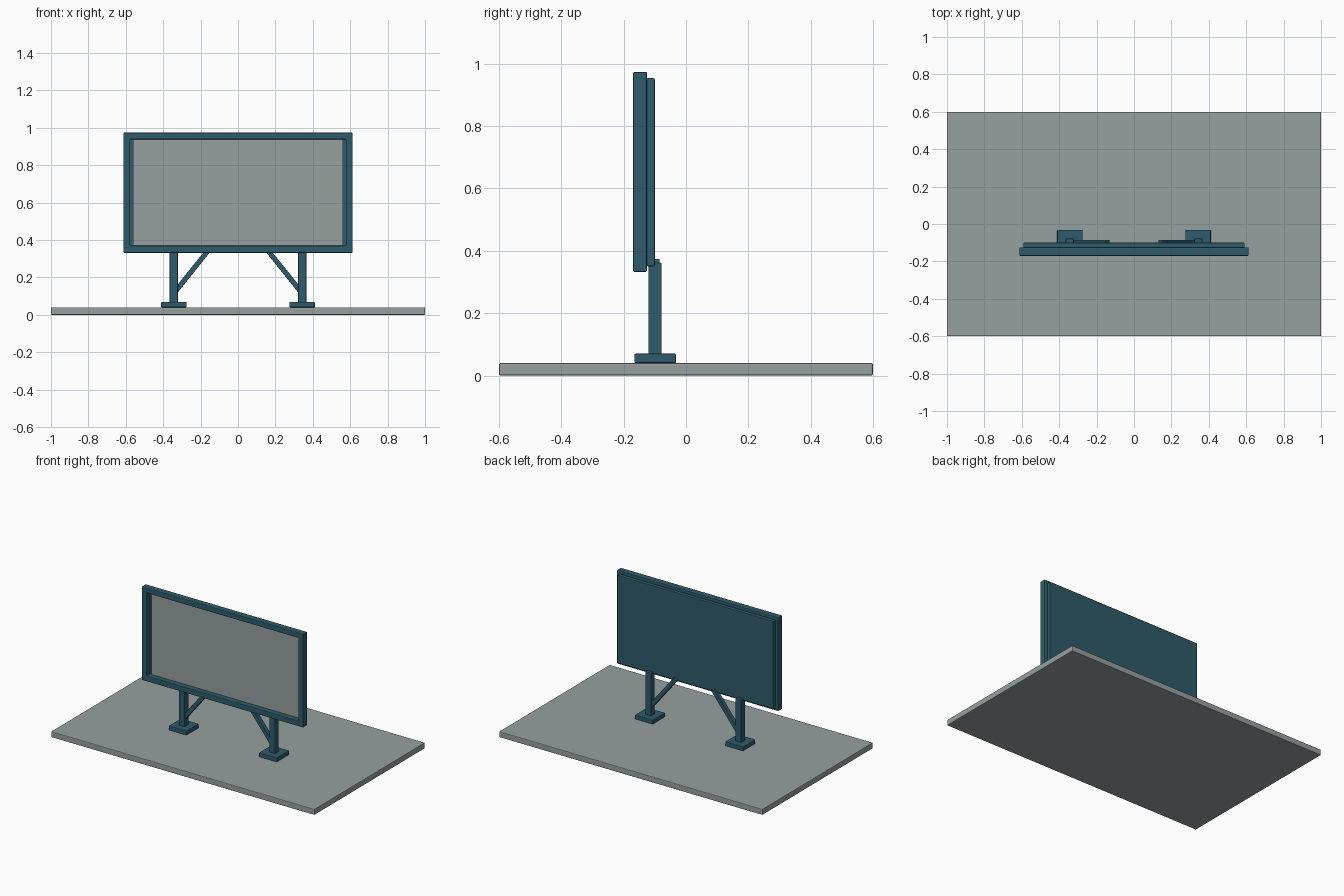
import bpy, bmesh, math
from mathutils import Vector

if "Cube" in bpy.data.objects:
    bpy.data.objects.remove(bpy.data.objects["Cube"])


def material(name, rgb):
    m = bpy.data.materials.new(name)
    m.diffuse_color = (*rgb, 1)
    m.use_nodes = True
    m.node_tree.nodes["Principled BSDF"].inputs["Base Color"].default_value = m.diffuse_color
    return m


GREY = material("concrete grey", (0.31, 0.35, 0.35))
TEAL = material("dark teal", (0.028, 0.105, 0.145))


def finish(name, bm, mat, bevel):
    """Turn a bmesh into an object with softened edges."""
    bmesh.ops.recalc_face_normals(bm, faces=bm.faces)
    me = bpy.data.meshes.new(name)
    bm.to_mesh(me)
    bm.free()
    me.materials.append(mat)
    ob = bpy.data.objects.new(name, me)
    bpy.context.collection.objects.link(ob)
    if bevel:
        mod = ob.modifiers.new("soft edges", 'BEVEL')
        mod.width = bevel
        mod.segments = 2
        mod.limit_method = 'ANGLE'
    return ob


def box(name, x, y, z, mat, bevel=0.004):
    """Box given by its (min, max) range on each axis."""
    bm = bmesh.new()
    bmesh.ops.create_cube(bm, size=1)
    lo, hi = Vector((x[0], y[0], z[0])), Vector((x[1], y[1], z[1]))
    for v in bm.verts:
        v.co = (lo + hi) / 2 + v.co * (hi - lo)
    return finish(name, bm, mat, bevel)


def ring_frame(name, outer, inner, y, mat, bevel):
    """Rectangular picture frame; rectangles are (half width, low z, high z)."""
    bm = bmesh.new()

    def rect(r, yy):
        w, a, b = r
        return [bm.verts.new(p) for p in
                ((-w, yy, a), (w, yy, a), (w, yy, b), (-w, yy, b))]

    loops = [rect(outer, y[0]), rect(inner, y[0]),
             rect(inner, y[1]), rect(outer, y[1])]
    for k in range(4):
        a, b = loops[k], loops[(k + 1) % 4]
        for i in range(4):
            j = (i + 1) % 4
            bm.faces.new((a[i], a[j], b[j], b[i]))
    return finish(name, bm, mat, bevel)


# ground slab
box("ground_slab", (-1, 1), (-0.6, 0.6), (0, 0.04), GREY, 0.005)

# sign board: frame, backing and recessed display face
ring_frame("sign_frame", (0.613, 0.332, 0.974), (0.577, 0.37, 0.938),
           (-0.17, -0.125), TEAL, 0.005)
box("back_panel", (-0.592, 0.592), (-0.127, -0.10), (0.35, 0.954), TEAL, 0.005)
box("display_face", (-0.562, 0.562), (-0.136, -0.12), (0.371, 0.937), GREY, 0)

# supports on both sides
for side, s in (("left", -1), ("right", 1)):
    cx = 0.343 * s
    box(side + "_foot", (cx - 0.068, cx + 0.068), (-0.166, -0.032),
        (0.04, 0.07), TEAL)
    box(side + "_post", (cx - 0.022, cx + 0.022), (-0.121, -0.078),
        (0.065, 0.362), TEAL)
    # diagonal brace from the post up to the board
    low, high = Vector((cx, -0.1, 0.115)), Vector((0.142 * s, -0.1, 0.366))
    d = high - low
    brace = box(side + "_brace", (-0.0135, 0.0135), (-0.015, 0.015),
                (-d.length / 2, d.length / 2), TEAL, 0.002)
    brace.location = (low + high) / 2
    brace.rotation_euler = (0, math.atan2(d.x, d.z), 0)
